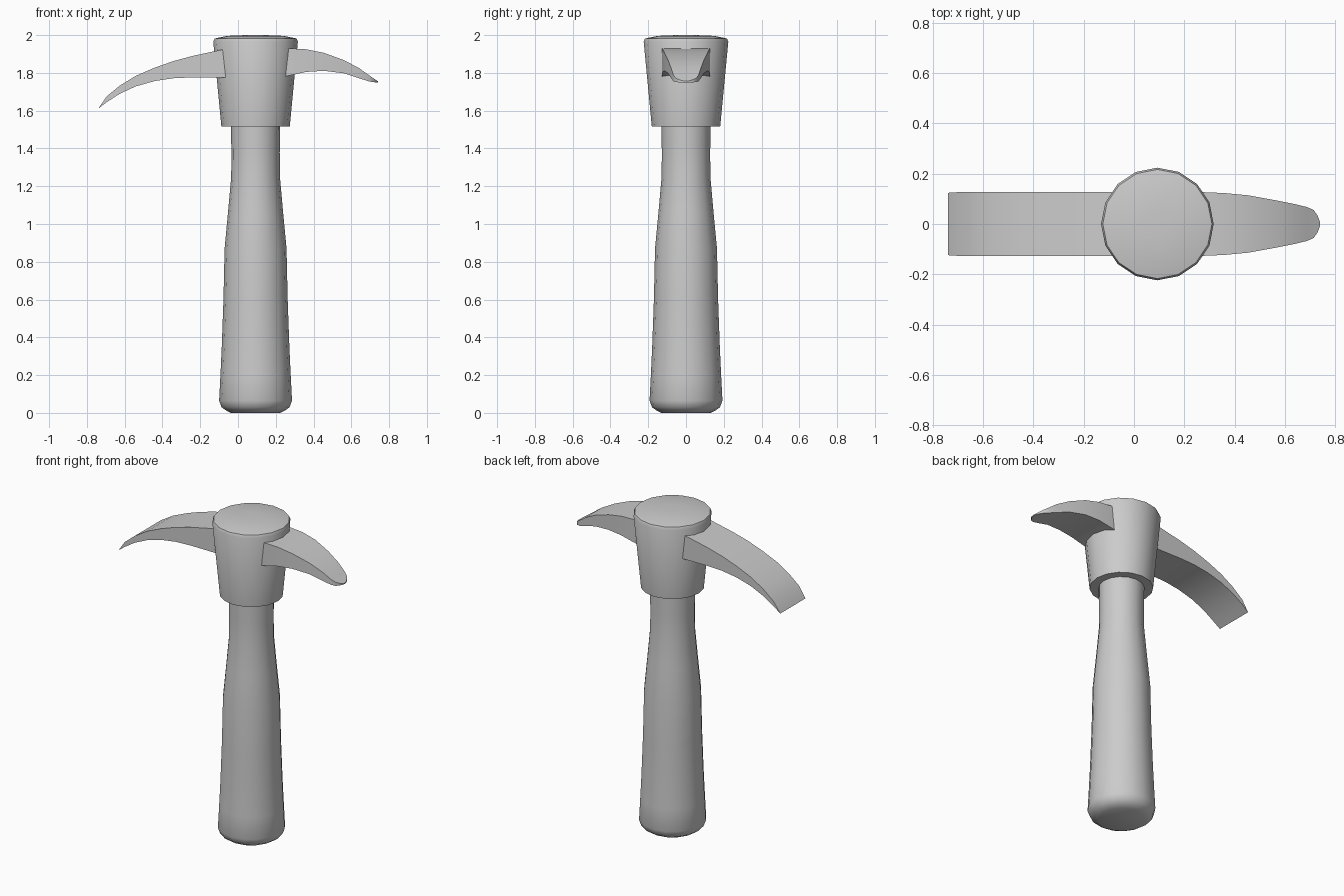
import bpy, bmesh, math

if "Cube" in bpy.data.objects:
    bpy.data.objects.remove(bpy.data.objects["Cube"])

CX = 0.093  # handle axis


def finish(name, bm, angle=32):
    bmesh.ops.remove_doubles(bm, verts=bm.verts, dist=0.0005)
    bmesh.ops.recalc_face_normals(bm, faces=bm.faces)
    mesh = bpy.data.meshes.new(name)
    bm.to_mesh(mesh)
    bm.free()
    obj = bpy.data.objects.new(name, mesh)
    bpy.context.collection.objects.link(obj)
    bpy.ops.object.select_all(action='DESELECT')
    obj.select_set(True)
    bpy.context.view_layer.objects.active = obj
    bpy.ops.object.shade_smooth_by_angle(angle=math.radians(angle))
    return obj


def skin(name, rings, angle=32):
    """Bridge equal-sized closed rings and cap both ends."""
    bm = bmesh.new()
    loops = [[bm.verts.new(p) for p in ring] for ring in rings]
    n = len(loops[0])
    for a, b in zip(loops, loops[1:]):
        for i in range(n):
            j = (i + 1) % n
            bm.faces.new((a[i], a[j], b[j], b[i]))
    bm.faces.new(loops[0][::-1])
    bm.faces.new(loops[-1])
    return finish(name, bm, angle)


def lathe(name, profile, sides=16):
    rings = [[(CX + r * math.cos(2 * math.pi * i / sides),
               r * math.sin(2 * math.pi * i / sides), z) for i in range(sides)]
             for r, z in profile]
    return skin(name, rings, 40)


def blade(name, stations):
    """Rectangular sections: x, top z, bottom z, half width."""
    rings = [[(x, -w, b), (x, w, b), (x, w, t), (x, -w, t)]
             for x, t, b, w in stations]
    return skin(name, rings)


# Handle with rounded butt and narrow neck
lathe("handle", [(0.13, 0.0), (0.155, 0.012), (0.18, 0.03), (0.193, 0.065),
                 (0.186, 0.2), (0.179, 0.35), (0.17, 0.6), (0.164, 0.87),
                 (0.146, 1.06), (0.129, 1.25), (0.128, 1.38), (0.131, 1.56)])

# Tapered head socket with softly domed top
lathe("head_socket", [(0.13, 1.515), (0.181, 1.515), (0.224, 1.965),
                      (0.217, 1.982), (0.15, 1.996), (0.05, 2.0)])

# Broad adze blade ending in a straight chisel edge
blade("adze_blade", [(0.05, 1.94, 1.775, 0.127), (-0.09, 1.922, 1.775, 0.127),
                     (-0.24, 1.89, 1.776, 0.127), (-0.34, 1.863, 1.772, 0.127),
                     (-0.44, 1.828, 1.757, 0.127), (-0.54, 1.785, 1.729, 0.127),
                     (-0.625, 1.733, 1.69, 0.127), (-0.695, 1.676, 1.645, 0.127),
                     (-0.74, 1.611, 1.611, 0.124)])

# Tapering pick with rounded tip
blade("pick_blade", [(0.12, 1.93, 1.75, 0.127), (0.267, 1.93, 1.785, 0.127),
                     (0.36, 1.925, 1.805, 0.123), (0.455, 1.906, 1.811, 0.114),
                     (0.56, 1.868, 1.798, 0.095), (0.64, 1.826, 1.772, 0.079),
                     (0.69, 1.79, 1.756, 0.067), (0.715, 1.773, 1.751, 0.055),
                     (0.73, 1.763, 1.75, 0.034), (0.74, 1.756, 1.75, 0.008)])
